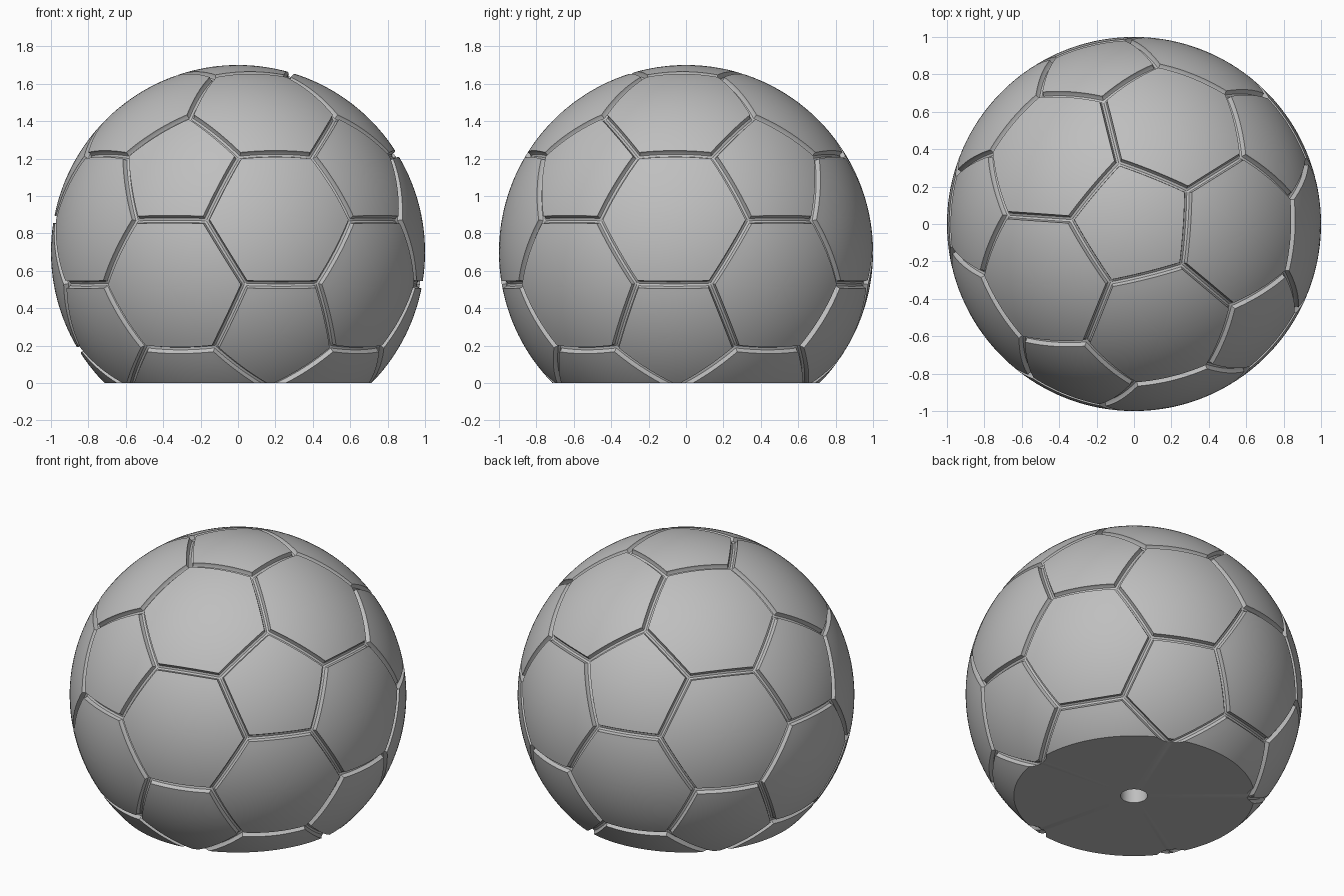
import bpy, bmesh, math
from mathutils import Vector, Matrix

CENTRE_Z = 0.7          # height of the ball's centre; it is cut flat at z = 0
STEPS = 16              # divisions along each panel side
RINGS = 9               # rings from panel centre to seam
SEAM = [(0.021, 0.0), (0.020, 0.012), (0.013, 0.025), (0.0, 0.030)]  # offset, depth
HOLE_RADIUS, HOLE_DEPTH = 0.08, 0.5

cube = bpy.data.objects.get("Cube")
if cube:
    bpy.data.objects.remove(cube, do_unlink=True)


def panel_corners():
    """Corner lists of 12 pentagons and 20 hexagons on the unit sphere."""
    ico = bmesh.new()
    bmesh.ops.create_icosphere(ico, subdivisions=1, radius=1)
    ring = next(v.co for v in ico.verts if 0.1 < v.co.z < 0.9)
    turn = math.radians(32) - math.atan2(ring.y, ring.x)
    bmesh.ops.rotate(ico, verts=ico.verts, matrix=Matrix.Rotation(turn, 3, 'Z'))

    def third(a, b):
        return a.co.lerp(b.co, 1 / 3).normalized()

    panels = []
    for v in ico.verts:
        panels.append([third(v, e.other_vert(v)) for e in v.link_edges])
    for f in ico.faces:
        panels.append([third(a, b) for a in f.verts for b in f.verts if a != b])
    ico.free()
    return [in_order(p) for p in panels]


def in_order(points):
    """Sort points anticlockwise about their shared centre."""
    axis = sum(points, Vector()).normalized()
    side = (points[0] - axis * points[0].dot(axis)).normalized()
    up = axis.cross(side)
    return sorted(points, key=lambda p: math.atan2(p.dot(up), p.dot(side)))


def add_panel(bm, corners):
    """Domed panel whose rim drops into the seam."""
    centre = sum(corners, Vector()) / len(corners)
    apothem = ((corners[0] + corners[1]) / 2 - centre).length
    rim = 1 - SEAM[0][0] / apothem
    profile = [(rim * i / RINGS, 1) for i in range(RINGS)]
    profile += [(1 - offset / apothem, 1 - depth) for offset, depth in SEAM]
    for a, b in zip(corners, corners[1:] + corners[:1]):
        grid = []
        for scale, radius in profile:
            grid.append([
                bm.verts.new((centre + scale * (a.lerp(b, i / STEPS) - centre)).normalized() * radius)
                for i in range(STEPS + 1)])
        for inner, outer in zip(grid, grid[1:]):
            for i in range(STEPS):
                bm.faces.new((inner[i], outer[i], outer[i + 1], inner[i + 1]))


# Panelled ball
bm = bmesh.new()
for corners in panel_corners():
    add_panel(bm, corners)
bmesh.ops.remove_doubles(bm, verts=bm.verts, dist=1e-5)
bmesh.ops.translate(bm, verts=bm.verts, vec=(0, 0, CENTRE_Z))

# Flat base with a round socket
bmesh.ops.bisect_plane(bm, geom=bm.verts[:] + bm.edges[:] + bm.faces[:], dist=1e-5,
                       plane_co=(0, 0, 0), plane_no=(0, 0, -1), clear_outer=True)
rim_edges = [e for e in bm.edges if e.is_boundary]
circle = bmesh.ops.create_circle(bm, segments=48, radius=HOLE_RADIUS)["verts"]
hole_edges = list({e for v in circle for e in v.link_edges})
bmesh.ops.triangle_fill(bm, edges=rim_edges + hole_edges, normal=(0, 0, -1), use_beauty=True)
walls = bmesh.ops.extrude_edge_only(bm, edges=hole_edges)["geom"]
bmesh.ops.translate(bm, vec=(0, 0, HOLE_DEPTH),
                    verts=[g for g in walls if isinstance(g, bmesh.types.BMVert)])
bmesh.ops.contextual_create(bm, geom=[g for g in walls if isinstance(g, bmesh.types.BMEdge)
                                      and g.is_boundary])
bmesh.ops.recalc_face_normals(bm, faces=bm.faces)

mesh = bpy.data.meshes.new("panelled_ball")
bm.to_mesh(mesh)
bm.free()
ball = bpy.data.objects.new("panelled_ball", mesh)
bpy.context.collection.objects.link(ball)

# Plain grey
grey = bpy.data.materials.new("light_grey")
grey.use_nodes = True
colour = (0.52, 0.52, 0.52, 1)
grey.diffuse_color = colour
grey.node_tree.nodes["Principled BSDF"].inputs["Base Color"].default_value = colour
mesh.materials.append(grey)

bpy.ops.object.select_all(action='DESELECT')
ball.select_set(True)
bpy.context.view_layer.objects.active = ball
bpy.ops.object.shade_smooth_by_angle(angle=math.radians(30))
